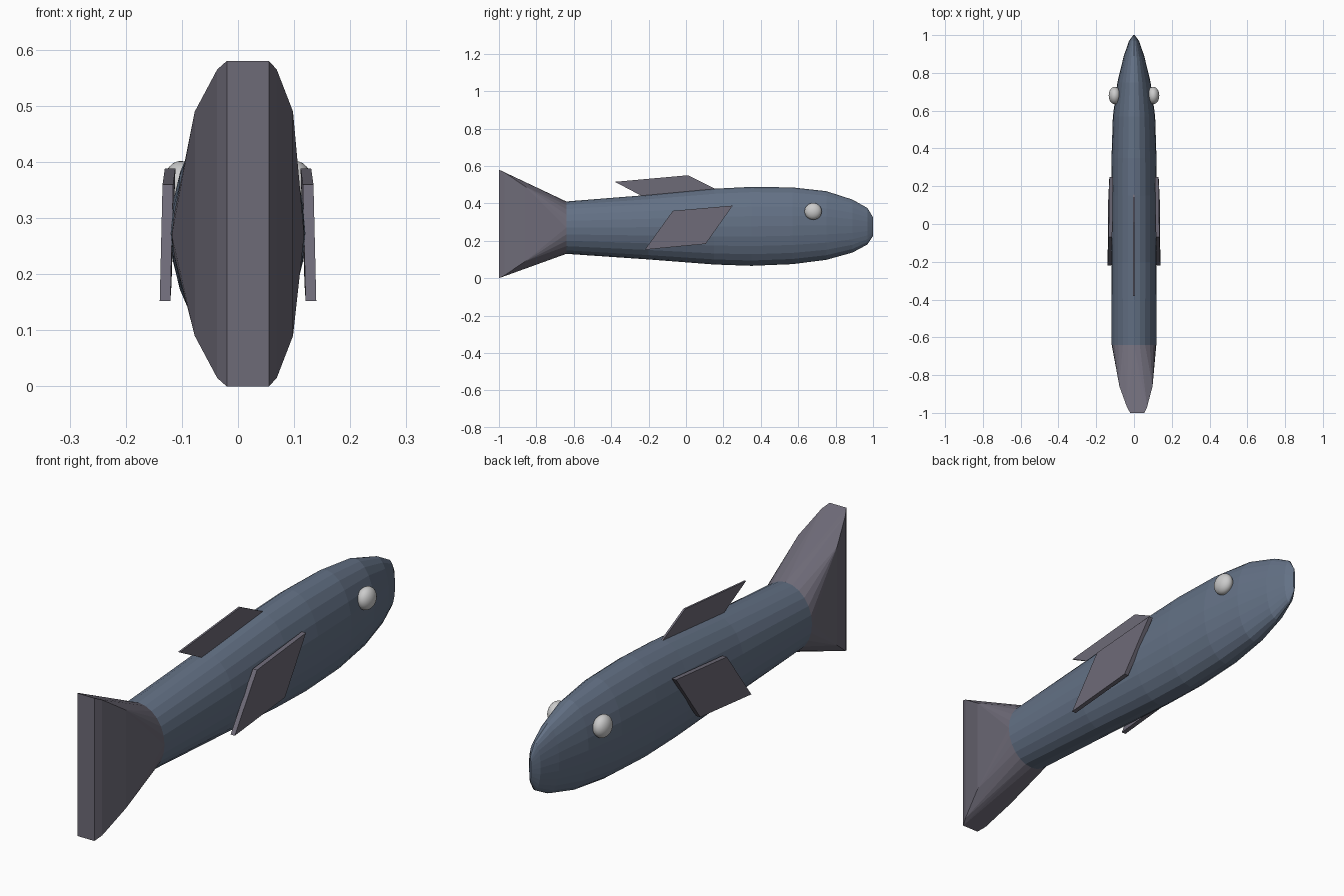
import bpy, bmesh
from math import sin, cos, pi
from mathutils import Vector

if "Cube" in bpy.data.objects:
    bpy.data.objects.remove(bpy.data.objects["Cube"])


def material(name, rgb):
    m = bpy.data.materials.new(name)
    m.diffuse_color = (*rgb, 1)
    m.use_nodes = True
    m.node_tree.nodes["Principled BSDF"].inputs["Base Color"].default_value = m.diffuse_color
    return m


BODY = material("slate_blue", (0.125, 0.165, 0.235))
FIN = material("fin_grey", (0.155, 0.145, 0.185))


def finish(name, bm, mat=None):
    bmesh.ops.recalc_face_normals(bm, faces=bm.faces)
    me = bpy.data.meshes.new(name)
    bm.to_mesh(me)
    bm.free()
    ob = bpy.data.objects.new(name, me)
    bpy.context.collection.objects.link(ob)
    if mat:
        me.materials.append(mat)
    return ob


def ring(y, hw, z0, z1, n=24):
    return [Vector((hw * cos(2 * pi * i / n), y,
                    (z0 + z1) / 2 + (z1 - z0) / 2 * sin(2 * pi * i / n))) for i in range(n)]


# Body: elliptical sections lofted to a thin vertical nose (y, half width, bottom, top)
sections = [(-0.64, 0.118, 0.13, 0.41), (-0.2, 0.12, 0.10, 0.445), (0.15, 0.12, 0.073, 0.478),
            (0.35, 0.119, 0.066, 0.488), (0.57, 0.112, 0.075, 0.485), (0.75, 0.088, 0.098, 0.465),
            (0.89, 0.054, 0.137, 0.42), (0.97, 0.026, 0.18, 0.375), (1.0, 0.004, 0.225, 0.325)]
bm = bmesh.new()
rings = [[bm.verts.new(p) for p in ring(*s)] for s in sections]
for a, b in zip(rings, rings[1:]):
    for i in range(len(a)):
        j = (i + 1) % len(a)
        bm.faces.new((a[i], a[j], b[j], b[i]))
bm.faces.new(rings[0])
bm.faces.new(rings[-1])
finish("body", bm, BODY)

# Tail fin: hull flaring from the body end to a tall narrow flat edge
bm = bmesh.new()
for p in ring(-0.64, 0.118, 0.13, 0.41):
    bm.verts.new(p)
for y, x0, x1, z0, z1 in [(-1, -0.02, 0.055, 0, 0.58), (-0.97, -0.037, 0.069, 0.015, 0.565),
                          (-0.86, -0.077, 0.098, 0.09, 0.49)]:
    for x in (x0, x1):
        for z in (z0, z1):
            bm.verts.new((x, y, z))
res = bmesh.ops.convex_hull(bm, input=bm.verts)
bmesh.ops.delete(bm, geom=[v for v in bm.verts if not v.link_faces], context='VERTS')
finish("tail_fin", bm, FIN)


# Slab fins: side outline (y, z) with an x offset at the top and bottom
def slab(name, outline, xs, thick):
    bm = bmesh.new()
    inner = [bm.verts.new((x - thick / 2, y, z)) for (y, z), x in zip(outline, xs)]
    outer = [bm.verts.new((x + thick / 2, y, z)) for (y, z), x in zip(outline, xs)]
    bm.faces.new(inner)
    bm.faces.new(outer)
    for i in range(4):
        j = (i + 1) % 4
        bm.faces.new((inner[i], inner[j], outer[j], outer[i]))
    finish(name, bm, FIN)


slab("dorsal_fin", [(-0.38, 0.515), (0.01, 0.55), (0.19, 0.46), (-0.20, 0.42)], [0] * 4, 0.008)

for side, s in (("right", 1), ("left", -1)):
    slab(side + "_side_fin", [(0.25, 0.388), (-0.07, 0.36), (-0.22, 0.152), (0.105, 0.183)],
         [s * x for x in (0.121, 0.125, 0.130, 0.128)], 0.019)
    # Eyes
    bm = bmesh.new()
    bmesh.ops.create_uvsphere(bm, u_segments=24, v_segments=14, radius=1)
    bmesh.ops.scale(bm, vec=(0.032, 0.046, 0.045), verts=bm.verts)
    bmesh.ops.translate(bm, vec=(s * 0.102, 0.68, 0.357), verts=bm.verts)
    for f in bm.faces:
        f.smooth = True
    finish(side + "_eye", bm)
